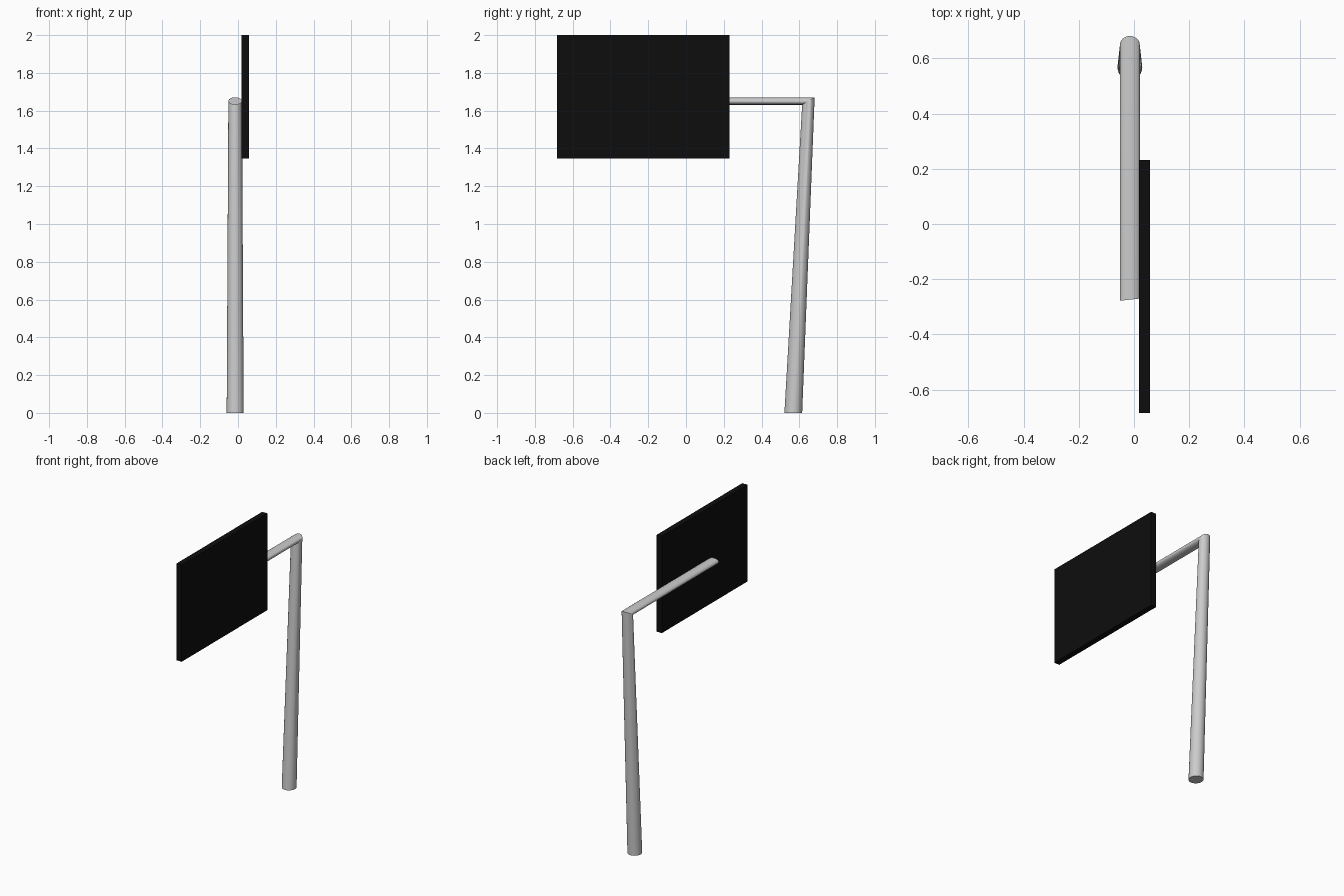
import bpy, bmesh, math

if "Cube" in bpy.data.objects:
    bpy.data.objects.remove(bpy.data.objects["Cube"])

SIDES = 24
X = -0.015  # post centre line


def ring(bm, centre, rx, dy, dz, skew=0.0):
    """Elliptical ring: rx across x, (dy, dz) is the second half-axis, skew slants y with x."""
    verts = []
    for i in range(SIDES):
        a = 2 * math.pi * i / SIDES
        c, s = math.cos(a), math.sin(a)
        verts.append(bm.verts.new((centre[0] + rx * c,
                                   centre[1] + dy * s + skew * c,
                                   centre[2] + dz * s)))
    return verts


# Bent post: tapered leaning pole, mitred corner, flattened arm
bm = bmesh.new()
rings = [
    ring(bm, (X, 0.568, 0.0), 0.045, 0.047, 0.0),
    ring(bm, (X, 0.648, 1.651), 0.036, 0.033, 0.02),
    ring(bm, (X, -0.274, 1.651), 0.036, 0.0, 0.02, 0.004),
]
for lo, hi in zip(rings, rings[1:]):
    for i in range(SIDES):
        j = (i + 1) % SIDES
        bm.faces.new((lo[i], lo[j], hi[j], hi[i]))
bm.faces.new(rings[0][::-1])
bm.faces.new(rings[-1])
bmesh.ops.recalc_face_normals(bm, faces=bm.faces)
mesh = bpy.data.meshes.new("bent_post")
bm.to_mesh(mesh)
bm.free()
post = bpy.data.objects.new("bent_post", mesh)
bpy.context.collection.objects.link(post)
bpy.context.view_layer.objects.active = post
post.select_set(True)
bpy.ops.object.shade_smooth_by_angle(angle=math.radians(35))

# Flat black sign panel on the side of the arm
lo, hi = (0.019, -0.684, 1.346), (0.058, 0.231, 2.0)
bpy.ops.mesh.primitive_cube_add(size=1, location=[(a + b) / 2 for a, b in zip(lo, hi)])
panel = bpy.context.object
panel.name = "sign_panel"
panel.scale = [b - a for a, b in zip(lo, hi)]
bpy.ops.object.transform_apply(location=False, rotation=False, scale=True)
black = bpy.data.materials.new("black")
black.diffuse_color = (0.004, 0.004, 0.004, 1)
black.use_nodes = True
black.node_tree.nodes["Principled BSDF"].inputs["Base Color"].default_value = black.diffuse_color
panel.data.materials.append(black)
